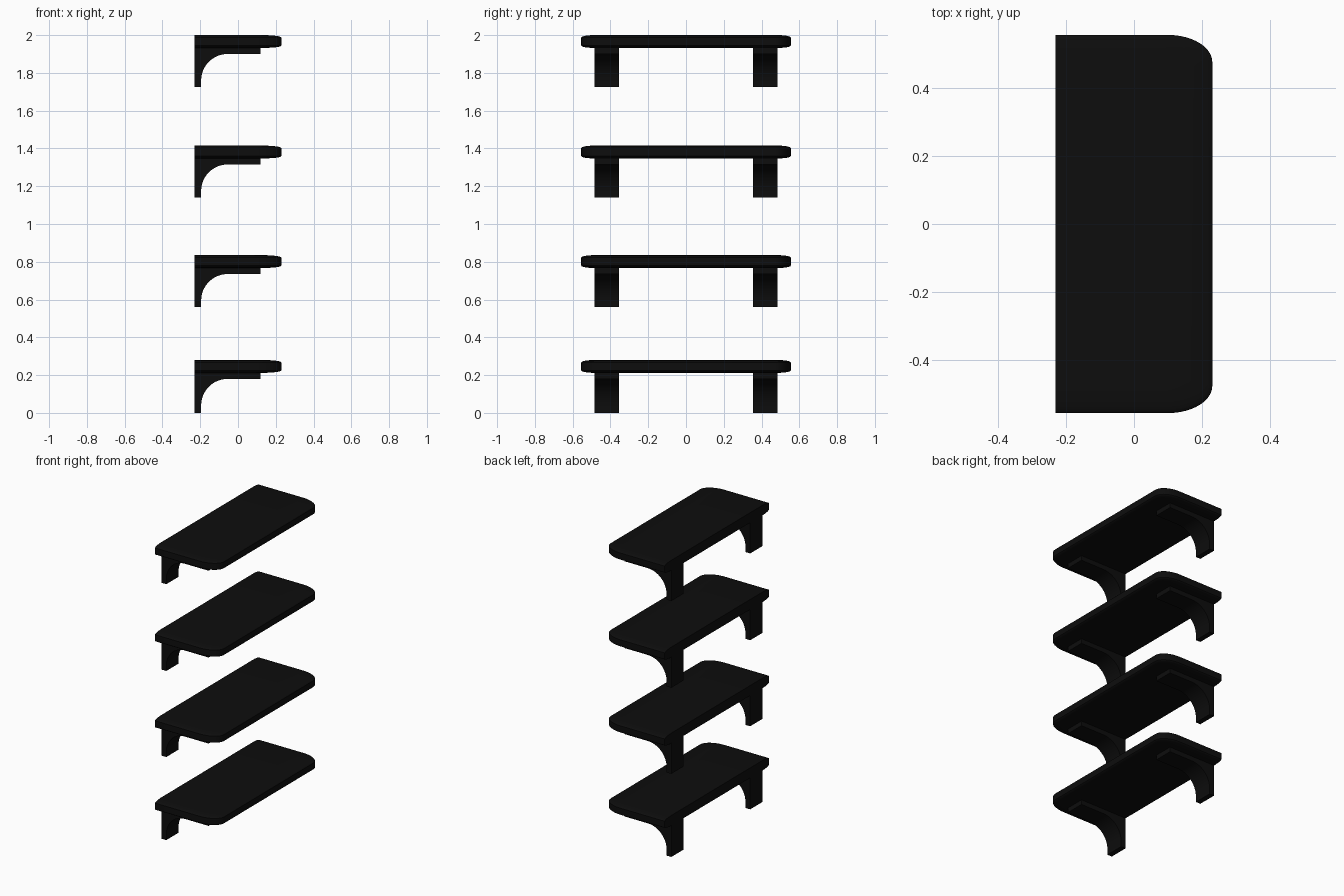
import bpy, bmesh, math

cube = bpy.data.objects.get("Cube")
if cube:
    bpy.data.objects.remove(cube)

black = bpy.data.materials.new("matte_black")
black.use_nodes = True
colour = (0.004, 0.004, 0.004, 1)
black.diffuse_color = colour
black.node_tree.nodes["Principled BSDF"].inputs["Base Color"].default_value = colour

BACK, FRONT, SIDE = -0.23, 0.23, 0.555
THICK = 0.068
ROUND = 0.013      # height of the softened rim


def finish(bm, name):
    bmesh.ops.recalc_face_normals(bm, faces=bm.faces)
    mesh = bpy.data.meshes.new(name)
    bm.to_mesh(mesh)
    bm.free()
    mesh.materials.append(black)
    obj = bpy.data.objects.new(name, mesh)
    bpy.context.collection.objects.link(obj)
    bpy.ops.object.select_all(action='DESELECT')
    obj.select_set(True)
    bpy.context.view_layer.objects.active = obj
    bpy.ops.object.shade_smooth_by_angle(angle=math.radians(35))
    return obj


def outline(inset):
    """Plan of the board: square at the wall, elliptical corners in front."""
    x_end, y_end = FRONT - 0.1 * inset, SIDE - 0.07 * inset
    rx, ry = 0.13 * (1 - 0.6 * inset), 0.08 * (1 - 0.6 * inset)
    half = []
    for i in range(13):
        a = math.pi / 2 * i / 12
        half.append((x_end - rx + rx * math.cos(a), y_end - ry + ry * math.sin(a)))
    half.append((BACK, y_end))
    return half + [(x, -y) for x, y in reversed(half)]


def shelf_board(name, top):
    bm = bmesh.new()
    angles = [math.pi / 2 * i / 6 for i in range(7)]
    levels = [(1 - math.cos(a), ROUND * (1 - math.sin(a))) for a in angles]
    # Softened upper rim, then the mirrored lower rim
    section = [(t, top - d) for t, d in reversed(levels)]
    section += [(t, top - THICK + d) for t, d in levels]
    rings = [[bm.verts.new((x, y, z)) for x, y in outline(t)] for t, z in section]
    for upper, lower in zip(rings, rings[1:]):
        for i in range(len(upper)):
            j = (i + 1) % len(upper)
            bm.faces.new((upper[i], upper[j], lower[j], lower[i]))
    bm.faces.new(rings[0])
    bm.faces.new(rings[-1])
    return finish(bm, name)


def bracket(name, top, bottom, y_centre):
    """Wall leg and arm joined by a concave quarter curve."""
    z_top, z_arm = top - THICK + 0.002, top - 0.1
    leg, r = BACK + 0.035, 0.14
    profile = [(BACK, z_top), (BACK, bottom), (leg, bottom)]
    for i in range(17):
        a = math.pi - math.pi / 2 * i / 16
        profile.append((leg + r + r * math.cos(a), z_arm - r + r * math.sin(a)))
    profile += [(0.12, z_arm), (0.12, z_top)]
    bm = bmesh.new()
    face = bm.faces.new([bm.verts.new((x, y_centre - 0.065, z)) for x, z in profile])
    side = bmesh.ops.extrude_face_region(bm, geom=[face])
    moved = [v for v in side["geom"] if isinstance(v, bmesh.types.BMVert)]
    bmesh.ops.translate(bm, verts=moved, vec=(0, 0.13, 0))
    return finish(bm, name)


# Four shelves, each on a pair of brackets
for number, (top, bottom) in enumerate([(0.28, 0), (0.835, 0.56), (1.415, 1.14), (2.0, 1.725)], 1):
    shelf_board(f"shelf_board_{number}", top)
    for side, y in (("front", -0.42), ("back", 0.42)):
        bracket(f"{side}_bracket_{number}", top, bottom, y)
